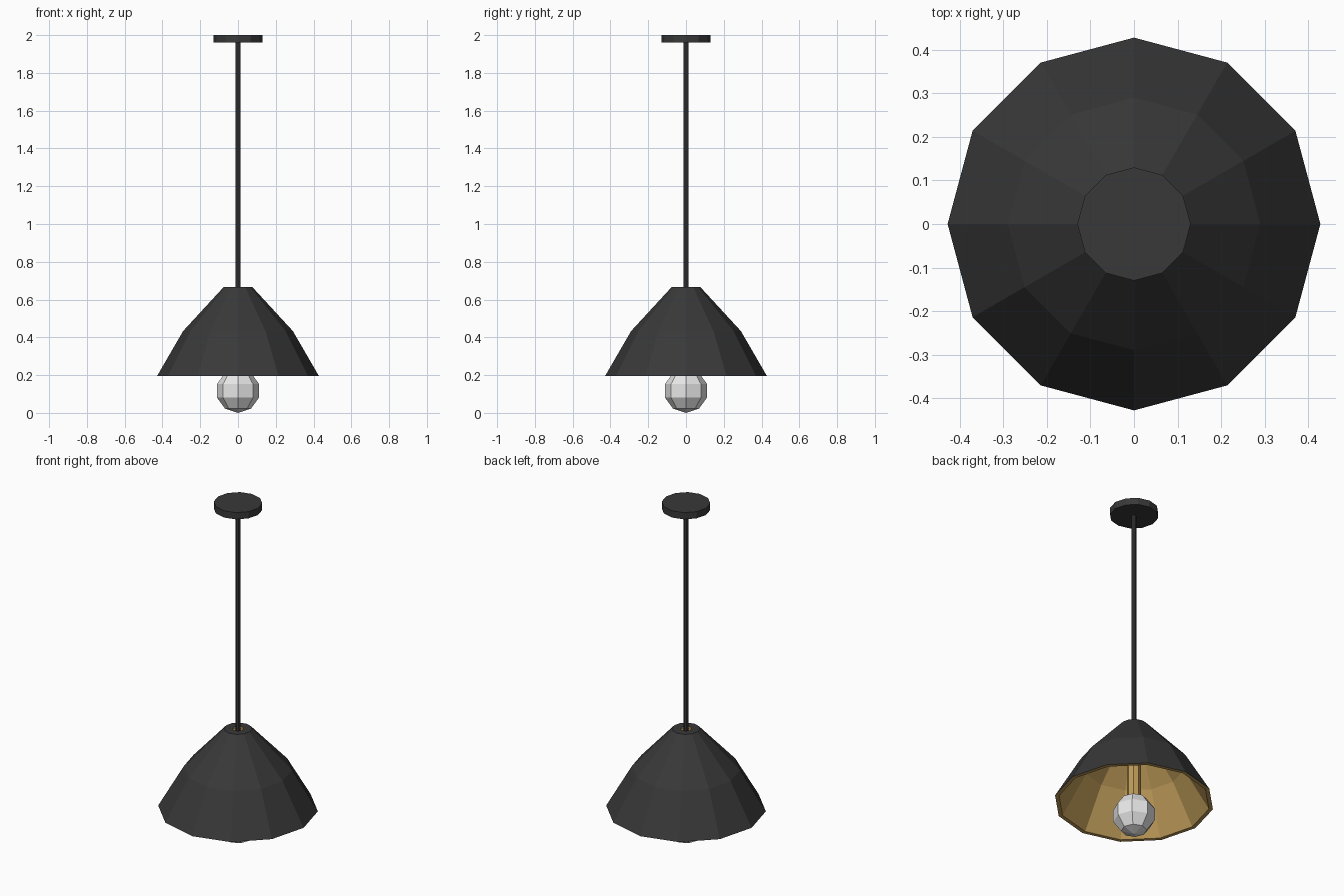
import bpy, bmesh, math

if "Cube" in bpy.data.objects:
    bpy.data.objects.remove(bpy.data.objects["Cube"])


def material(name, color):
    m = bpy.data.materials.new(name)
    m.diffuse_color = (*color, 1)
    m.use_nodes = True
    m.node_tree.nodes["Principled BSDF"].inputs["Base Color"].default_value = m.diffuse_color
    return m


BLACK = material("matte black", (0.04, 0.04, 0.04))
GOLD = material("brushed gold", (0.52, 0.33, 0.10))
WHITE = material("bulb white", (0.85, 0.85, 0.85))


def lathe(name, profile, sides, mats, closed=False, gold_from=None):
    """Spin (radius, z) points around z; a radius of 0 becomes a pole.
    Bands from index gold_from onward get the second material."""
    bm = bmesh.new()
    rings = []
    for r, z in profile:
        if r == 0:
            rings.append([bm.verts.new((0, 0, z))] * sides)
        else:
            rings.append([bm.verts.new((r * math.cos(math.tau * i / sides),
                                        r * math.sin(math.tau * i / sides), z))
                          for i in range(sides)])
    pairs = list(zip(rings, rings[1:]))
    if closed:
        pairs.append((rings[-1], rings[0]))
    for k, (a, b) in enumerate(pairs):
        for i in range(sides):
            j = (i + 1) % sides
            corners = list(dict.fromkeys((a[i], a[j], b[j], b[i])))
            f = bm.faces.new(corners)
            if gold_from is not None and k >= gold_from:
                f.material_index = 1
    bmesh.ops.recalc_face_normals(bm, faces=bm.faces)
    me = bpy.data.meshes.new(name)
    bm.to_mesh(me)
    bm.free()
    for m in mats:
        me.materials.append(m)
    ob = bpy.data.objects.new(name, me)
    bpy.context.collection.objects.link(ob)
    return ob


def cylinder(name, r, z0, z1, sides, mat):
    return lathe(name, [(0, z0), (r, z0), (r, z1), (0, z1)], sides, [mat])


# Ceiling canopy and hanging rod
cylinder("ceiling_canopy", 0.13, 1.96, 2.0, 12, BLACK)
cylinder("hanging_rod", 0.014, 0.62, 1.965, 8, BLACK)

# Shade: black outside, gold lining and rim, small hole at the top
lathe("shade",
      [(0.03, 0.667), (0.075, 0.667), (0.29, 0.434), (0.428, 0.196),
       (0.406, 0.196), (0.272, 0.424), (0.066, 0.647), (0.03, 0.647)],
      12, [BLACK, GOLD], closed=True, gold_from=3)

# Lamp socket inside the shade
cylinder("lamp_socket", 0.037, 0.2, 0.655, 8, GOLD)

# Faceted globe bulb with five bands
R = 0.117
bulb = [(0 if k in (0, 5) else R * math.sin(math.pi * k / 5),
         R - R * math.cos(math.pi * k / 5)) for k in range(6)]
lathe("bulb", bulb, 8, [WHITE])
